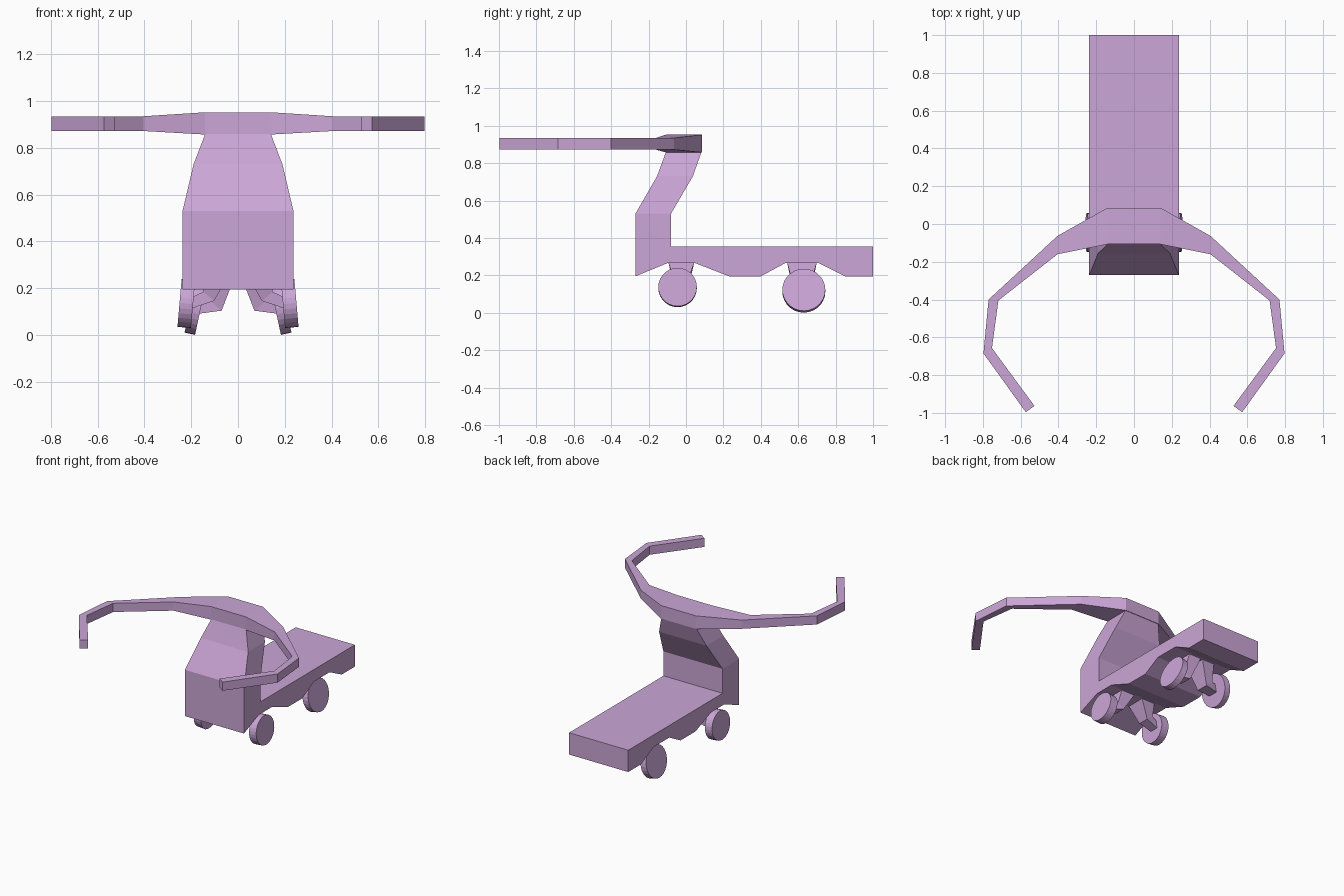
import bpy, bmesh
from math import radians, cos, sin
from mathutils import Vector, Matrix

if "Cube" in bpy.data.objects:
    bpy.data.objects.remove(bpy.data.objects["Cube"])


def finish(name, bm, mirror=False):
    bmesh.ops.recalc_face_normals(bm, faces=bm.faces)
    mesh = bpy.data.meshes.new(name)
    bm.to_mesh(mesh)
    bm.free()
    mesh.materials.append(paint)
    ob = bpy.data.objects.new(name, mesh)
    bpy.context.collection.objects.link(ob)
    if mirror:
        ob.modifiers.new("mirror", "MIRROR")
    return ob


def loft(name, rings, mirror=False):
    bm = bmesh.new()
    loops = [[bm.verts.new(p) for p in r] for r in rings]
    n = len(loops[0])
    for a, b in zip(loops, loops[1:]):
        for i in range(n):
            j = (i + 1) % n
            bm.faces.new((a[i], a[j], b[j], b[i]))
    bm.faces.new(loops[0])
    bm.faces.new(loops[-1])
    return finish(name, bm, mirror)


paint = bpy.data.materials.new("lilac")
paint.diffuse_color = (0.6, 0.38, 0.68, 1)
paint.use_nodes = True
paint.node_tree.nodes["Principled BSDF"].inputs["Base Color"].default_value = paint.diffuse_color

# Body: side profile pulled across the width, then the neck extruded upward
W = 0.237
profile = [(-0.27, 0.53), (-0.27, 0.195), (-0.10, 0.265), (0.05, 0.265),
           (0.23, 0.195), (0.40, 0.195), (0.53, 0.265), (0.71, 0.265),
           (0.85, 0.195), (1.0, 0.195), (1.0, 0.353), (-0.08, 0.353), (-0.08, 0.53)]
bm = bmesh.new()
face = bm.faces.new([bm.verts.new((-W, y, z)) for y, z in profile])
ext = bmesh.ops.extrude_face_region(bm, geom=[face], use_keep_orig=True)
for v in ext["geom"]:
    if isinstance(v, bmesh.types.BMVert):
        v.co.x = W
top = next(f for f in bm.faces if all(abs(v.co.z - 0.53) < 1e-4 for v in f.verts))
for half, y0, y1, z in [(0.19, -0.155, 0.037, 0.73), (0.14, -0.107, 0.083, 0.86)]:
    top = bmesh.ops.extrude_discrete_faces(bm, faces=[top])["faces"][0]
    mid = top.calc_center_median()
    for v in top.verts:
        v.co = (half if v.co.x > 0 else -half, y0 if v.co.y < mid.y else y1, z)
finish("body", bm)

# Curved handle bar: outer and inner edge in plan, with bottom and top heights
half_bar = [((0.14, 0.086), (0.14, -0.107), 0.857, 0.952),
            ((0.405, -0.063), (0.405, -0.16), 0.872, 0.935),
            ((0.77, -0.40), (0.718, -0.405), 0.872, 0.935),
            ((0.797, -0.685), (0.752, -0.657), 0.872, 0.935),
            ((0.573, -0.996), (0.527, -0.963), 0.872, 0.935)]


def bar_ring(s, side):
    o, i, z0, z1 = s
    return [(side * p[0], p[1], z) for p, z in ((o, z0), (o, z1), (i, z1), (i, z0))]


loft("handle_bar", [bar_ring(s, -1) for s in reversed(half_bar)] +
     [bar_ring(s, 1) for s in half_bar])


# Wheels lean outward at the bottom
def wheel(name, centre, radius, width, lean):
    bm = bmesh.new()
    m = (Matrix.Translation(centre) @ Matrix.Rotation(radians(90 - lean), 4, "Y"))
    bmesh.ops.create_cone(bm, cap_ends=True, segments=28, radius1=radius,
                          radius2=radius, depth=width, matrix=m)
    finish(name, bm, True)


wheel("front_wheels", (0.221, -0.045, 0.135), 0.103, 0.058, 5)
wheel("rear_wheels", (0.182, 0.63, 0.118), 0.115, 0.046, 12)


# Bent axle legs: (x, z, direction angle, thickness, y width) per section
def leg(name, y, path):
    rings = []
    for x, z, ang, t, w in path:
        n = Vector((-sin(radians(ang)), 0, cos(radians(ang)))) * t / 2
        c = Vector((x, y, z))
        d = Vector((0, w / 2, 0))
        rings.append([c + n + d, c + n - d, c - n - d, c - n + d])
    loft(name, rings, True)


leg("front_legs", -0.025, [(0.085, 0.272, -90, 0.11, 0.14),
                           (0.125, 0.165, -50, 0.06, 0.08),
                           (0.20, 0.137, 5, 0.05, 0.06)])
leg("rear_legs", 0.62, [(0.055, 0.272, -90, 0.10, 0.16),
                        (0.095, 0.125, -50, 0.065, 0.09),
                        (0.165, 0.12, 12, 0.06, 0.07)])
